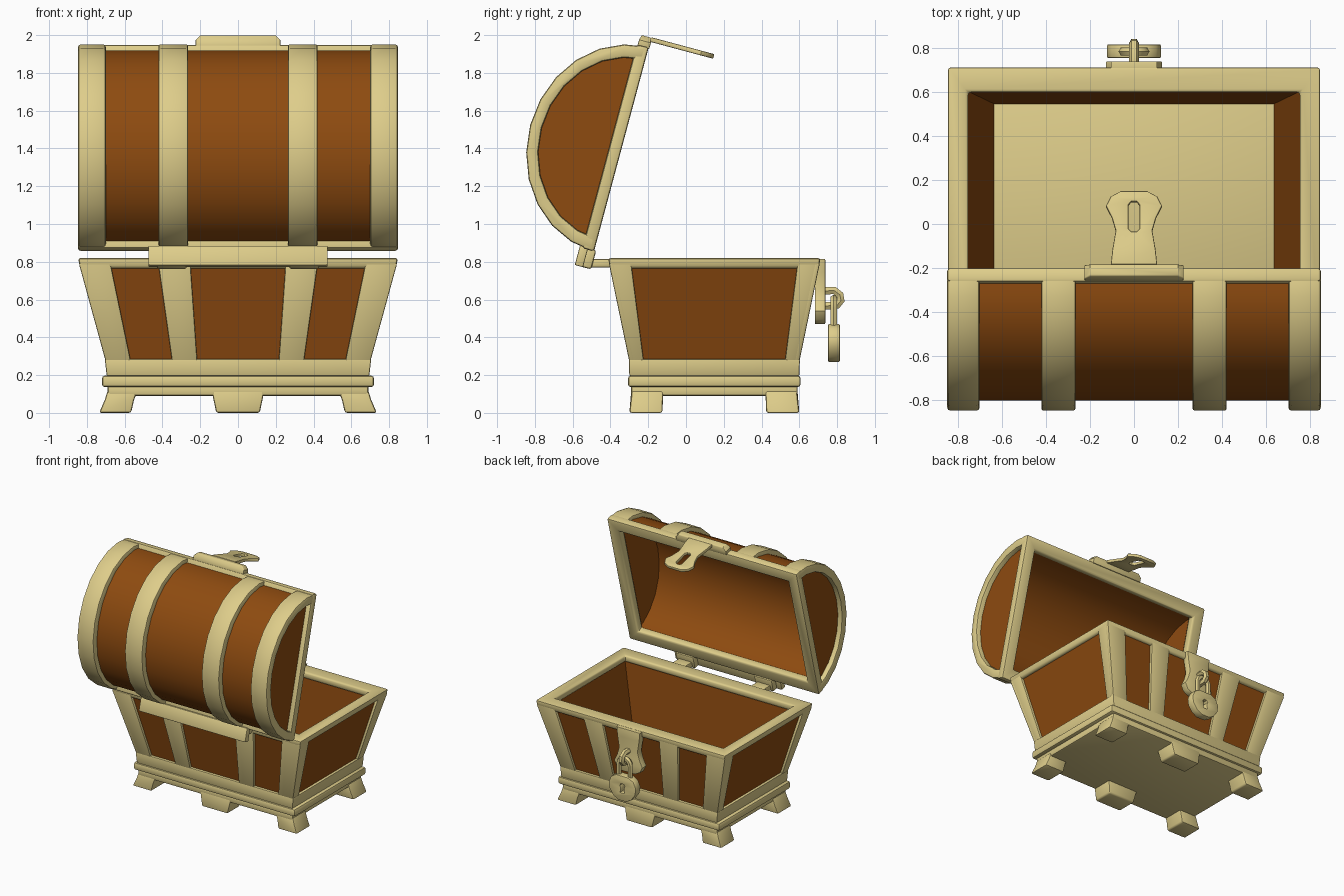
import bpy, bmesh, math
from mathutils import Matrix, Vector

if "Cube" in bpy.data.objects:
    bpy.data.objects.remove(bpy.data.objects["Cube"])


def material(name, rgb):
    m = bpy.data.materials.new(name)
    m.diffuse_color = (*rgb, 1)
    m.use_nodes = True
    m.node_tree.nodes["Principled BSDF"].inputs["Base Color"].default_value = m.diffuse_color
    return m


CREAM = material("pale_brass", (0.73, 0.61, 0.255))
BROWN = material("brown_wood", (0.27, 0.07, 0.005))
T = Matrix.Translation
BODY = T((0, 0.15, 0))
# lid space: x, u from hinge to front edge, v outwards from the opening
LID = T((0, -0.487, 0.854)) @ Matrix.Rotation(math.radians(75), 4, 'X')
FLAT = Matrix.Rotation(math.radians(-90), 4, 'X')     # outline (x, w) -> (x, 0, -w)


def shade(ob):
    bpy.ops.object.select_all(action='DESELECT')
    ob.select_set(True)
    bpy.context.view_layer.objects.active = ob
    bpy.ops.object.shade_smooth_by_angle(angle=math.radians(40))


def finish(name, bm, mat, bevel, mx):
    bmesh.ops.recalc_face_normals(bm, faces=bm.faces)
    if bevel:
        edges = [e for e in bm.edges if e.calc_face_angle(0) > 0.9]
        bmesh.ops.bevel(bm, geom=edges, offset=bevel, segments=2, profile=0.5,
                        affect='EDGES', clamp_overlap=True)
    bm.transform(mx)
    bmesh.ops.recalc_face_normals(bm, faces=bm.faces)
    me = bpy.data.meshes.new(name)
    bm.to_mesh(me)
    bm.free()
    me.materials.append(mat)
    ob = bpy.data.objects.new(name, me)
    bpy.context.collection.objects.link(ob)
    shade(ob)


def loft(name, rings, mat, bevel=0, mx=Matrix(), loop=False):
    """Skin equal-length point rings; cap the ends unless the rings loop."""
    bm = bmesh.new()
    vs = [[bm.verts.new(p) for p in r] for r in rings]
    n, k = len(vs[0]), len(vs)
    for i in range(k if loop else k - 1):
        a, b = vs[i], vs[(i + 1) % k]
        for j in range(n):
            bm.faces.new((a[j], a[(j + 1) % n], b[(j + 1) % n], b[j]))
    if not loop:
        bm.faces.new(vs[0])
        bm.faces.new(vs[-1])
    finish(name, bm, mat, bevel, mx)


def rect(x0, x1, y0, y1, z):
    return [(x0, y0, z), (x1, y0, z), (x1, y1, z), (x0, y1, z)]


def box(name, x, y, z, mat=CREAM, bevel=0.012, mx=Matrix()):
    loft(name, [rect(*x, *y, z[0]), rect(*x, *y, z[1])], mat, bevel, mx)


def frame(name, prof, mat, bevel, mx):
    """Rectangular ring swept through (half x, half y, z) profile points."""
    loft(name, [rect(-a, a, -b, b, z) for a, b, z in prof], mat, bevel, mx, True)


def half(z):
    t = (z - 0.27) / 0.53
    return 0.70 + 0.145 * t, 0.45 + 0.11 * t


# ---- base and feet
box("plinth_lower", (-0.69, 0.69), (-0.44, 0.44), (0.09, 0.15), mx=BODY)
box("plinth_upper", (-0.72, 0.72), (-0.457, 0.457), (0.137, 0.197), bevel=0.015, mx=BODY)
for sy in (-1, 1):
    for sx in (-1, 1):
        loft("corner_foot", [rect(sx * 0.566, sx * 0.735, sy * 0.275, sy * 0.45, 0),
                             rect(sx * 0.55, sx * 0.705, sy * 0.272, sy * 0.442, 0.07),
                             rect(sx * 0.53, sx * 0.69, sy * 0.27, sy * 0.437, 0.12)],
             CREAM, 0.012, BODY)
    loft("middle_foot", [rect(-0.115, 0.115, sy * 0.29, sy * 0.45, 0),
                         rect(-0.14, 0.14, sy * 0.27, sy * 0.44, 0.12)], CREAM, 0.012, BODY)

# ---- body: wooden shell and brass frame
frame("body_panels", [(0.66, 0.415, 0.197), (0.822, 0.538, 0.79),
                      (0.76, 0.455, 0.79), (0.635, 0.395, 0.197)], BROWN, 0, BODY)
frame("body_bottom_band", [(0.695, 0.45, 0.195), (0.705, 0.453, 0.285),
                           (0.655, 0.41, 0.285), (0.65, 0.405, 0.195)], CREAM, 0.008, BODY)
frame("body_rim", [(0.836, 0.553, 0.765), (0.847, 0.562, 0.82),
                   (0.752, 0.448, 0.82), (0.752, 0.448, 0.765)], CREAM, 0.014, BODY)


def strip(name, z0, z1, in0, in1, out0, out1, sx, sy, side=False):
    """Slanted strip on a body wall, between inner and outer edge positions."""
    rings = []
    for z, i, o in ((z0, in0, out0), (z1, in1, out1)):
        hx, hy = half(z)
        if side:
            o = hy if o is None else o
            rings.append(rect(sx * (hx - 0.03), sx * hx, sy * i, sy * o, z))
        else:
            o = hx if o is None else o
            rings.append(rect(sx * i, sx * o, sy * (hy - 0.03), sy * hy, z))
    loft(name, rings, CREAM, 0.007, BODY)


for sx in (-1, 1):
    for sy in (-1, 1):
        strip("corner_post", 0.26, 0.79, 0.565, 0.675, None, None, sx, sy)
        strip("corner_post_side", 0.26, 0.79, 0.372, 0.44, None, None, sx, sy, True)
        strip("body_strap", 0.26, 0.79, 0.215, 0.252, 0.347, 0.422, sx, sy)


# ---- lid: half barrel
def arc(a, h, x, n=12):
    return [(x, 0.56 + a * math.cos(math.pi * i / n),
             max(0.008, h * math.sin(math.pi * i / n))) for i in range(n + 1)]


def arch(name, x0, x1, outer, inner, mat, bevel):
    loft(name, [arc(*outer, x) + arc(*inner, x)[::-1] for x in (x0, x1)], mat, bevel, LID)


arch("lid_panels", -0.80, 0.80, (0.53, 0.452), (0.475, 0.42), BROWN, 0)
for s in (-1, 1):
    loft("lid_end_panel", [arc(0.525, 0.448, s * x) for x in (0.775, 0.808)], BROWN, 0, LID)
    arch("lid_end_band", s * 0.70, s * 0.847, (0.56, 0.5), (0.49, 0.437), CREAM, 0.014)
    arch("lid_strap", s * 0.265, s * 0.42, (0.56, 0.5), (0.49, 0.437), CREAM, 0.01)
frame("lid_rim", [(0.847, 0.56, 0), (0.847, 0.558, 0.065),
                  (0.755, 0.465, 0.065), (0.755, 0.465, 0)], CREAM, 0.014, LID @ T((0, 0.56, 0)))

# ---- hinges
box("hinge_plate", (-0.475, 0.475), (-0.095, 0.012), (0.035, 0.08), bevel=0.006, mx=LID)
for s in (-1, 1):
    box("hinge_knuckle", (s * 0.27, s * 0.43), (-0.095, 0.01), (-0.01, 0.06), mx=LID)
    box("hinge_tab", (s * 0.29, s * 0.41), (-0.51, -0.39), (0.77, 0.815))


# ---- hasp, lock plate and padlock
def curve_part(name, splines, mx, dims, cyclic, **settings):
    cu = bpy.data.curves.new(name, 'CURVE')
    cu.dimensions = dims
    for key, val in settings.items():
        setattr(cu, key, val)
    for pts in splines:
        sp = cu.splines.new('POLY')
        sp.points.add(len(pts) - 1)
        for p, co in zip(sp.points, pts):
            p.co = (*Vector(co).to_3d(), 1)
        sp.use_cyclic_u = cyclic
    tmp = bpy.data.objects.new(name + "_curve", cu)
    bpy.context.collection.objects.link(tmp)
    dg = bpy.context.evaluated_depsgraph_get()
    me = bpy.data.meshes.new_from_object(tmp.evaluated_get(dg))
    bpy.data.objects.remove(tmp)
    bm = bmesh.new()
    bm.from_mesh(me)
    bpy.data.meshes.remove(me)
    bmesh.ops.remove_doubles(bm, verts=bm.verts, dist=0.0002)
    finish(name, bm, CREAM, 0, mx)


def plate(name, splines, thick, mx):
    b = 0.006
    curve_part(name, splines, mx, '2D', True, fill_mode='BOTH', extrude=thick / 2 - b,
               bevel_depth=b, bevel_resolution=1, offset=-b)


def tube(name, pts, radius, cyclic=False):
    curve_part(name, [pts], Matrix(), '3D', cyclic, bevel_depth=radius,
               bevel_resolution=1, fill_mode='FULL', use_fill_caps=True)


def both(pts):
    return pts + [(-x, w) for x, w in reversed(pts)]


hasp = both([(0.105, 0), (0.098, 0.07), (0.083, 0.16), (0.10, 0.22),
             (0.127, 0.275), (0.105, 0.32), (0.06, 0.345)])
slot = both([(0.012, 0.155), (0.026, 0.17), (0.026, 0.28), (0.012, 0.295)])
plate("hasp", [hasp, slot], 0.025, LID @ T((0, 1.162, 0)) @ FLAT)
loft("hasp_mount", [rect(-0.225, 0.225, -0.005, 0.06, 1.11),
                    rect(-0.225, 0.225, -0.005, 0.06, 1.145),
                    rect(-0.20, 0.20, 0.0, 0.052, 1.172)], CREAM, 0.006,
     LID @ Matrix(((1, 0, 0, 0), (0, 0, 1, 0), (0, 1, 0, 0), (0, 0, 0, 1))))
plate("lock_plate", [hasp], 0.055, T((0, 0.71, 0.815)) @ FLAT)

tube("staple", [(0, 0.72, 0.645), (0, 0.785, 0.648), (0, 0.815, 0.625), (0, 0.82, 0.595),
                (0, 0.80, 0.57), (0, 0.72, 0.565)], 0.023)
ring = [(0.05 * math.cos(math.pi * i / 8), 0.782, 0.555 + 0.05 * math.sin(math.pi * i / 8))
        for i in range(9)]
tube("shackle", [(0.05, 0.782, 0.44)] + ring + [(-0.05, 0.782, 0.44)], 0.02)
lock = both([(0.055, 0), (0.10, 0.025), (0.122, 0.075), (0.115, 0.125),
             (0.08, 0.175), (0.035, 0.20)])
keyhole = both([(0.012, 0.065), (0.022, 0.08), (0.012, 0.097), (0.018, 0.135)])
plate("padlock", [lock, keyhole], 0.062, T((0, 0.783, 0.47)) @ FLAT)
